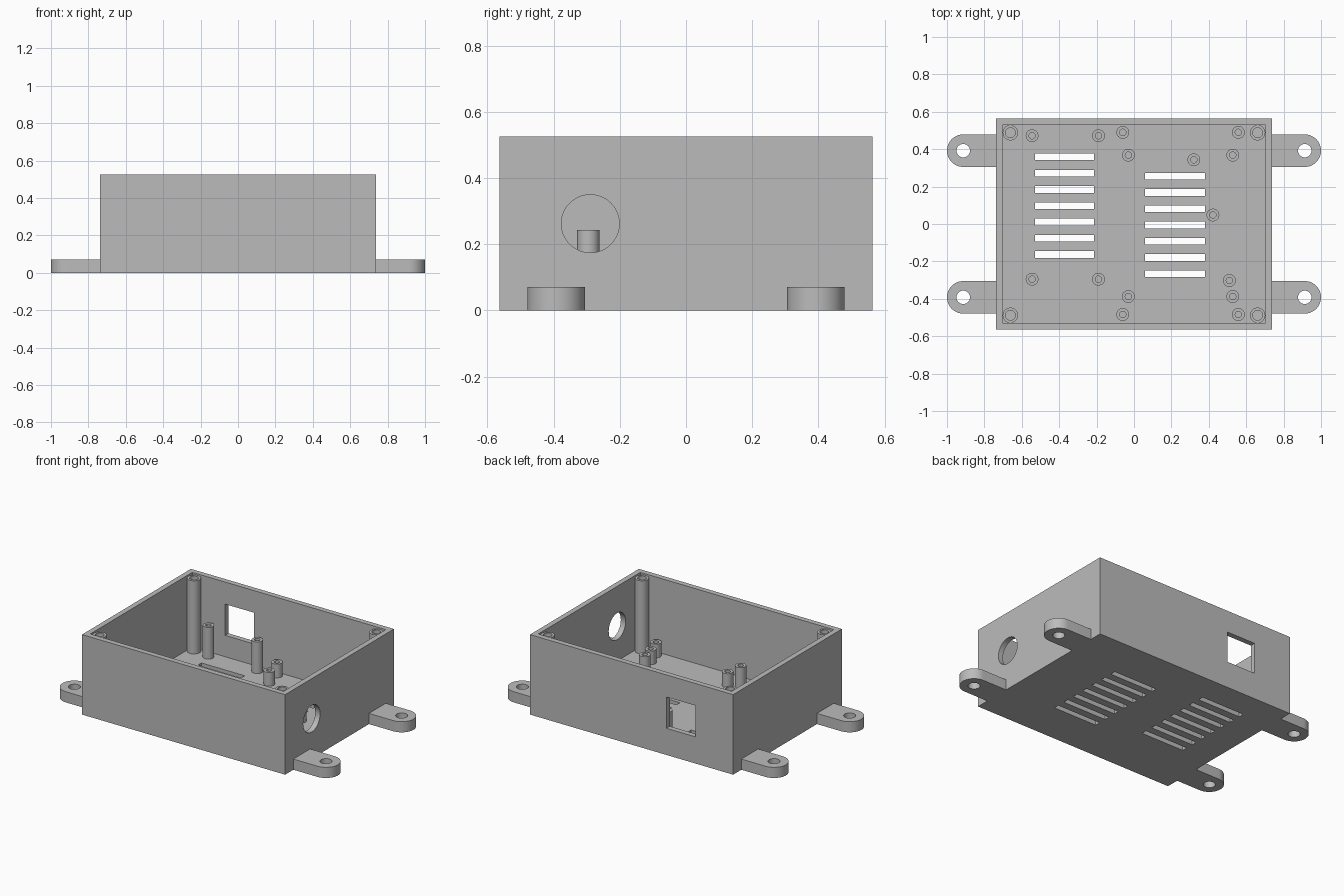
import bpy, bmesh, math
from mathutils import Matrix, Vector

cube = bpy.data.objects.get("Cube")
if cube:
    bpy.data.objects.remove(cube, do_unlink=True)

GREY = (0.5, 0.5, 0.5, 1)
mat = bpy.data.materials.new("light grey plastic")
mat.use_nodes = True
mat.diffuse_color = GREY
bsdf = next(n for n in mat.node_tree.nodes if n.type == 'BSDF_PRINCIPLED')
bsdf.inputs["Base Color"].default_value = GREY

# Main dimensions
HX, HY, H = 0.737, 0.564, 0.525
WALL = 0.035
EAR_X, EAR_Y, EAR_R, EAR_H = 0.913, 0.392, 0.087, 0.07


def finish(name, bm):
    bmesh.ops.recalc_face_normals(bm, faces=bm.faces)
    mesh = bpy.data.meshes.new(name)
    bm.to_mesh(mesh)
    bm.free()
    mesh.materials.append(mat)
    obj = bpy.data.objects.new(name, mesh)
    bpy.context.collection.objects.link(obj)
    return obj


def add_box(bm, lo, hi):
    lo, hi = Vector(lo), Vector(hi)
    m = Matrix.Translation((lo + hi) / 2) @ Matrix.Diagonal((*(hi - lo), 1))
    bmesh.ops.create_cube(bm, size=1, matrix=m)


def add_cylinder(bm, centre, radius, depth, axis='Z'):
    m = Matrix.Translation(centre)
    if axis == 'X':
        m = m @ Matrix.Rotation(math.pi / 2, 4, 'Y')
    bmesh.ops.create_cone(bm, cap_ends=True, segments=48, radius1=radius,
                          radius2=radius, depth=depth, matrix=m)


def activate(obj):
    bpy.ops.object.select_all(action='DESELECT')
    obj.select_set(True)
    bpy.context.view_layer.objects.active = obj


def cut(obj, bm):
    """Subtract the shapes in bm from obj."""
    cutter = finish("cutter", bm)
    cutter.hide_render = True
    mod = obj.modifiers.new("cut", 'BOOLEAN')
    mod.operation = 'DIFFERENCE'
    mod.solver = 'EXACT'
    mod.object = cutter
    activate(obj)
    bpy.ops.object.modifier_apply(modifier=mod.name)
    bpy.data.objects.remove(cutter, do_unlink=True)


def smooth(obj):
    activate(obj)
    bpy.ops.object.shade_smooth_by_angle(angle=math.radians(30))


def tube(name, x, y, outer, inner, top, segments=32):
    """Hollow screw post standing on the floor."""
    bm = bmesh.new()
    bottom = WALL - 0.005
    section = [(inner, bottom), (outer, bottom), (outer, top), (inner, top)]
    rings = []
    for i in range(segments):
        a = math.tau * i / segments
        rings.append([bm.verts.new((x + r * math.cos(a), y + r * math.sin(a), z))
                      for r, z in section])
    for i in range(segments):
        p, q = rings[i], rings[(i + 1) % segments]
        for j in range(4):
            k = (j + 1) % 4
            bm.faces.new((p[j], q[j], q[k], p[k]))
    obj = finish(name, bm)
    smooth(obj)


# Open-topped case
bm = bmesh.new()
add_box(bm, (-HX, -HY, 0), (HX, HY, H))
case = finish("case", bm)
bm = bmesh.new()
add_box(bm, (WALL - HX, WALL - HY, WALL), (HX - WALL, HY - WALL, H + 0.1))
cut(case, bm)

# Two banks of floor vents, back window and round side port
bm = bmesh.new()
for x0, x1, y_mid in ((-0.53, -0.215, 0.098), (0.06, 0.38, -0.005)):
    for i in range(-3, 4):
        y = y_mid + i * 0.087
        add_box(bm, (x0, y - 0.018, -0.05), (x1, y + 0.018, 0.1))
add_box(bm, (-0.463, HY - 0.08, 0.175), (-0.253, HY + 0.05, 0.38))
add_cylinder(bm, (HX, -0.289, 0.262), 0.0875, 0.2, 'X')
cut(case, bm)
smooth(case)

# Four mounting ears, mirrored from one
bm = bmesh.new()
outline = [(HX - 0.01, EAR_Y - EAR_R)]
for i in range(25):
    a = math.pi * (i / 24 - 0.5)
    outline.append((EAR_X + EAR_R * math.cos(a), EAR_Y + EAR_R * math.sin(a)))
outline.append((HX - 0.01, EAR_Y + EAR_R))
face = bm.faces.new([bm.verts.new((x, y, 0)) for x, y in outline])
up = bmesh.ops.extrude_face_region(bm, geom=[face])["geom"]
bmesh.ops.translate(bm, vec=(0, 0, EAR_H),
                    verts=[v for v in up if isinstance(v, bmesh.types.BMVert)])
ears = finish("mounting_ears", bm)
bm = bmesh.new()
add_cylinder(bm, (EAR_X, EAR_Y, EAR_H / 2), 0.036, 0.3)
cut(ears, bm)
smooth(ears)
mirror = ears.modifiers.new("mirror", 'MIRROR')
mirror.use_axis = (True, True, False)
mirror.use_mirror_merge = False

# Tall lid posts in the corners
for sx in (-1, 1):
    for sy in (-1, 1):
        tube("lid_post", sx * 0.661, sy * 0.488, 0.041, 0.026, H - 0.01)

# Tall board standoffs
for x in (-0.545, -0.19):
    for y in (-0.295, 0.472):
        tube("tall_standoff", x, y, 0.034, 0.017, 0.243)

# Short board standoffs
pairs = [(x, y) for x in (-0.06, 0.558) for y in (-0.484, 0.49)]
pairs += [(x, y) for x in (-0.03, 0.528) for y in (-0.388, 0.368)]
for x, y in pairs + [(0.32, 0.343), (0.422, 0.048), (0.51, -0.302)]:
    tube("short_standoff", x, y, 0.034, 0.017, 0.125)
